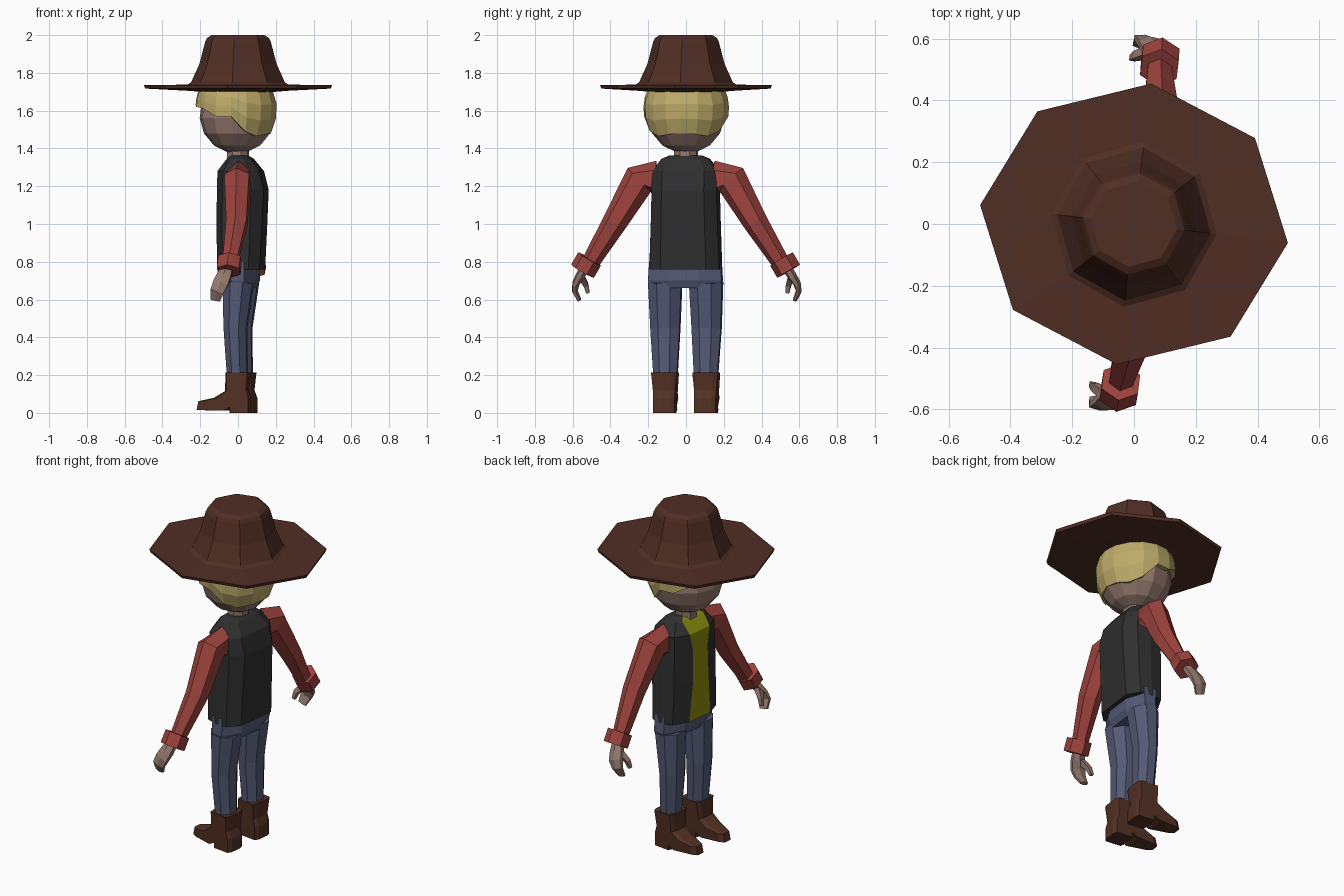
import bpy, bmesh, math
from mathutils import Vector, Matrix

if "Cube" in bpy.data.objects:
    bpy.data.objects.remove(bpy.data.objects["Cube"])

TURN = Matrix.Rotation(math.radians(-7), 4, 'Z')   # whole figure is turned slightly


def mat(name, r, g, b):
    m = bpy.data.materials.new(name)
    m.diffuse_color = [(c / 255 / 12.92 if c < 11 else ((c / 255 + .055) / 1.055) ** 2.4)
                       for c in (r, g, b)] + [1]
    m.use_nodes = True
    m.node_tree.nodes["Principled BSDF"].inputs["Base Color"].default_value = m.diffuse_color
    return m


HAT = mat("dark brown felt", 80, 46, 36)
BOOT = mat("brown leather", 84, 49, 36)
VEST = mat("charcoal cloth", 47, 47, 47)
RED = mat("red cloth", 158, 67, 61)
DENIM = mat("blue denim", 85, 90, 118)
SKIN = mat("skin", 148, 121, 110)
HAIR = mat("blond", 190, 172, 106)
YELLOW = mat("yellow cloth", 142, 142, 12)


def rings_mesh(name, rings, *mats, rule=None, cap=True):
    """Skin a list of equal-length point rings and cap both ends."""
    bm = bmesh.new()
    rows = [[bm.verts.new(p) for p in r] for r in rings]
    n = len(rows[0])
    for a, b in zip(rows, rows[1:]):
        for i in range(n):
            j = (i + 1) % n
            bm.faces.new((a[i], a[j], b[j], b[i]))
    if cap:
        bm.faces.new(rows[0])
        bm.faces.new(rows[-1])
    bmesh.ops.recalc_face_normals(bm, faces=bm.faces)
    if rule:
        for f in bm.faces:
            f.material_index = rule(f)
    bm.transform(TURN)
    me = bpy.data.meshes.new(name)
    bm.to_mesh(me)
    bm.free()
    for m in mats:
        me.materials.append(m)
    ob = bpy.data.objects.new(name, me)
    bpy.context.collection.objects.link(ob)
    return ob


def tube(name, path, m, n=6, s=1):
    """path entries: x, y, z, half size along x, half size across; s mirrors y."""
    pts = [Vector((p[0], p[1] * s, p[2])) for p in path]
    rings = []
    for k, p in enumerate(pts):
        t = (pts[min(k + 1, len(pts) - 1)] - pts[max(k - 1, 0)]).normalized()
        u = Vector((1, 0, 0))
        u = (u - t * u.dot(t)).normalized()
        v = t.cross(u)
        a, b = path[k][3:]
        rings.append([p + u * a * math.cos(2 * math.pi * (i + .5) / n) / math.cos(math.pi / n)
                      * (1 if n % 4 == 0 else .9)
                      + v * b * math.sin(2 * math.pi * (i + .5) / n)
                      / (math.cos(math.pi / n) if n % 4 == 0 else 1) for i in range(n)])
    return rings_mesh(name, rings, m)


def oval(rx, ry, z, n=8, cx=0, bend=0):
    return [(cx + rx * math.cos(2 * math.pi * i / n), ry * math.sin(2 * math.pi * i / n), z)
            for i in range(n)]


# hat: octagonal brim and stepped crown as one closed lathe
rings_mesh("hat", [oval(*r) for r in (
    (.2, .2, 1.70), (.26, .25, 1.705), (.495, .452, 1.717), (.502, .458, 1.735),
    (.27, .27, 1.738), (.25, .25, 1.75), (.205, .205, 1.85), (.175, .175, 1.965),
    (.165, .165, 1.985), (.14, .14, 2.0))], HAT)

# head and neck
head = [oval(.2 * math.sin(a), .205 * math.sin(a), 1.575 - .202 * math.cos(a), 12, -.005)
        for a in (math.radians(d) for d in (14, 38, 62, 86, 110, 134, 158))]
rings_mesh("head", head, SKIN)
tube("neck", [(.0, 0, 1.32, .055, .06), (0, 0, 1.42, .055, .06)], SKIN, 8)

# hair: shell around the head whose lower edge follows a fringe line
EDGE = (1.63, 1.62, 1.61, 1.57, 1.57, 1.49, 1.465, 1.475, 1.48)


def hair_ring(f, shrink=1.0):
    out = []
    for i in range(16):
        a = 2 * math.pi * i / 16
        low = EDGE[i if i <= 8 else 16 - i]
        z = low + (1.74 - low) * f
        r = shrink * math.sqrt(1 - ((z - 1.61) / .25) ** 2)
        out.append((-.01 - .217 * r * math.cos(a), .228 * r * math.sin(a), z))
    return out


rings_mesh("hair", [hair_ring(0, .8)] + [hair_ring(f) for f in (0, .3, .6, 1)], HAIR)

# torso: charcoal vest with the yellow shirt showing in the front opening
LEVELS = ((.76, -.10, .13, .195, .085), (1.0, -.108, .142, .187, .062),
          (1.18, -.105, .15, .182, .058), (1.28, -.10, .125, .18, .08),
          (1.345, -.05, .075, .13, .085), (1.362, -.03, .05, .09, .06))


def torso_ring(z, xf, xb, w, gap):
    half = [(xf, gap), (xf * .6, w * .9), (.01, w), (xb * .6, w * .95), (xb, w * .62)]
    return [(x, y, z) for x, y in half] + [(x, -y, z) for x, y in reversed(half)]


def shirt_rule(f):
    c = f.calc_center_median()
    return int(c.x < -.03 and abs(c.y) < .01 and .8 < c.z and abs(f.normal.z) < .95)


rings_mesh("vest_and_shirt", [torso_ring(*l) for l in LEVELS], VEST, YELLOW, rule=shirt_rule)

# hips
tube("hips", [(.02, 0, .665, .07, .185), (.022, 0, .70, .085, .196), (.02, 0, .80, .085, .19)],
     DENIM, 8)

BOOT_SIDE = ((.085, 0), (.085, .08), (.07, .12), (.08, .215), (-.047, .215), (-.052, .115),
             (-.11, .08), (-.195, .062), (-.205, .015), (-.07, .012), (-.03, .03), (-.028, 0))

for s, side in ((1, "left"), (-1, "right")):
    # leg
    tube(side + "_trouser_leg", [(.01, .108, .2, .053, .063), (.0, .110, .45, .06, .078),
                                 (.015, .109, .69, .08, .088)], DENIM, 8, s)

    # boot: side profile inflated across its width
    layers = []
    for d in (-1, -.6, .6, 1):
        k = .86 if abs(d) == 1 else 1
        layers.append([(.012 + (x - .012) * k,
                        s * (.11 + d * (.05 + .08 * max(0, z - .1)) * (1.15 if x > -.15 else .8)), z)
                       for x, z in BOOT_SIDE])
    rings_mesh(side + "_boot", layers, BOOT)

    # sleeve and cuff
    tube(side + "_sleeve", [(.025, .155, 1.235, .06, .10), (.027, .245, 1.235, .073, .088),
                            (.04, .375, 1.01, .06, .066), (.02, .505, .80, .042, .048)], RED, 6, s)
    tube(side + "_cuff", [(.02, .512, .815, .066, .07), (.018, .55, .75, .066, .07)], RED, 6, s)

    # hand with curled fingers and thumb
    tube(side + "_hand", [(.012, .535, .775, .03, .025), (-.005, .565, .725, .042, .025),
                          (-.02, .59, .685, .045, .02), (-.038, .597, .645, .04, .016),
                          (-.05, .575, .597, .028, .011)], SKIN, 6, s)
    tube(side + "_thumb", [(-.02, .56, .72, .018, .016), (-.06, .54, .675, .013, .013),
                           (-.072, .532, .635, .009, .009)], SKIN, 4, s)
